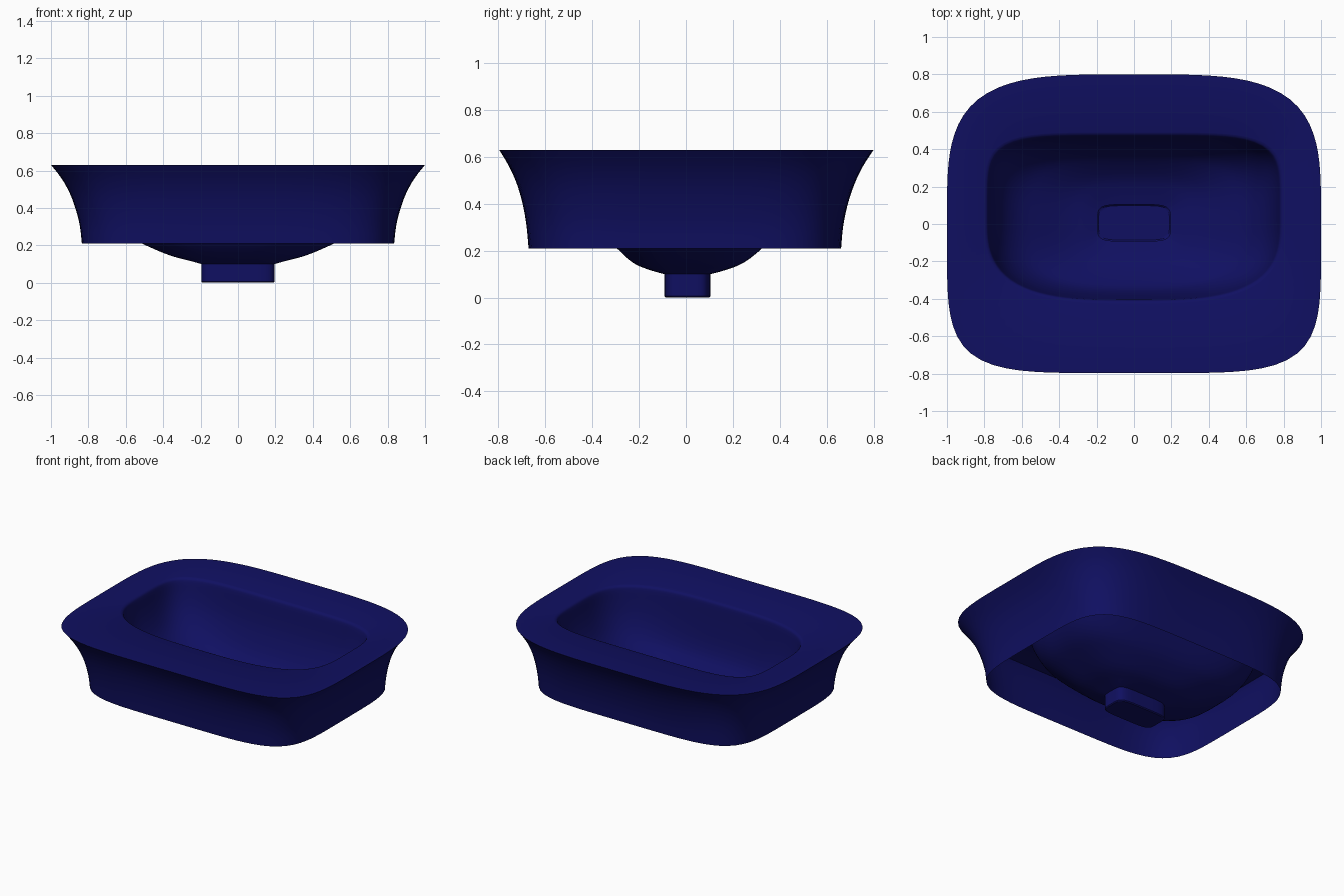
import bpy, math
from math import cos, sin, pi

if "Cube" in bpy.data.objects:
    bpy.data.objects.remove(bpy.data.objects["Cube"])

SEG = 112

mat = bpy.data.materials.new("navy_blue")
mat.diffuse_color = (0.005, 0.005, 0.12, 1)
mat.use_nodes = True
mat.node_tree.nodes["Principled BSDF"].inputs["Base Color"].default_value = mat.diffuse_color


def outline(hx, y0, y1, z, nf, nb):
    """Rounded rectangle ring; nf / nb set how square the front / back corners are."""
    cy, hy = (y0 + y1) / 2, (y1 - y0) / 2
    pts = []
    for i in range(SEG):
        a = 2 * pi * i / SEG
        c, s = cos(a), sin(a)
        n = nb if s > 0 else nf
        r = (abs(c) ** n + abs(s) ** n) ** (-1 / n)
        pts.append((hx * r * c, cy + hy * r * s, z))
    return pts


def refine(rings, steps):
    """Catmull-Rom interpolation between profile rows."""
    out = []
    for i in range(len(rings) - 1):
        p0, p1 = rings[max(i - 1, 0)], rings[i]
        p2, p3 = rings[i + 1], rings[min(i + 2, len(rings) - 1)]
        for k in range(steps):
            t = k / steps
            out.append([0.5 * (2 * b + (c - a) * t + (2 * a - 5 * b + 4 * c - d) * t * t
                               + (3 * b - a - 3 * c + d) * t ** 3)
                        for a, b, c, d in zip(p0, p1, p2, p3)])
    out.append(list(rings[-1]))
    return out


def loft(name, rings, cap=False):
    verts, faces = [], []
    for r in rings:
        verts += outline(*r)
    for j in range(len(rings) - 1):
        for i in range(SEG):
            k = (i + 1) % SEG
            a, b = j * SEG, (j + 1) * SEG
            faces.append((a + i, a + k, b + k, b + i))
    if cap:
        b = (len(rings) - 1) * SEG
        faces.append(tuple(range(b, b + SEG)))
    me = bpy.data.meshes.new(name)
    me.from_pydata(verts, [], faces)
    me.materials.append(mat)
    ob = bpy.data.objects.new(name, me)
    bpy.context.collection.objects.link(ob)
    bpy.ops.object.select_all(action='DESELECT')
    ob.select_set(True)
    bpy.context.view_layer.objects.active = ob
    bpy.ops.object.shade_smooth_by_angle(angle=math.radians(40))
    return ob


# Flared outer skirt, open underneath: half width, front y, back y, z, corners
skirt = [
    (0.835, -0.672, 0.662, 0.21, 5.0, 5.0),
    (0.845, -0.68, 0.67, 0.30, 5.0, 4.9),
    (0.867, -0.695, 0.688, 0.39, 5.0, 4.6),
    (0.90, -0.72, 0.717, 0.48, 5.0, 4.3),
    (0.945, -0.755, 0.755, 0.56, 5.0, 4.0),
    (1.0, -0.797, 0.80, 0.63, 5.0, 3.8),
]
loft("outer_skirt", refine(skirt, 3))

# Flat rim rolling over into the bowl
rim = [(1.0, -0.797, 0.80, 0.63, 5.0, 3.8), (0.80, -0.425, 0.49, 0.63, 3.1, 5.2)]
bowl = [
    (0.80, -0.425, 0.49, 0.63, 3.1, 5.2),
    (0.786, -0.412, 0.476, 0.622, 3.1, 5.2),
    (0.778, -0.405, 0.468, 0.60, 3.1, 5.2),
    (0.765, -0.397, 0.457, 0.52, 3.1, 5.0),
    (0.74, -0.386, 0.44, 0.43, 3.1, 4.6),
    (0.695, -0.37, 0.41, 0.34, 3.0, 4.0),
    (0.62, -0.342, 0.373, 0.265, 3.0, 3.5),
    (0.515, -0.295, 0.325, 0.21, 3.0, 3.2),
    (0.37, -0.225, 0.245, 0.148, 3.0, 3.2),
    (0.26, -0.155, 0.17, 0.118, 3.5, 3.5),
    (0.195, -0.092, 0.104, 0.10, 5.0, 5.0),
]
loft("rim_and_bowl", [rim[0]] + refine(bowl, 3))

# Closed drain well under the bowl
loft("drain_well", [
    (0.195, -0.092, 0.104, 0.10, 5.0, 5.0),
    (0.195, -0.092, 0.104, 0.006, 5.0, 5.0),
    (0.189, -0.086, 0.098, 0.0, 5.0, 5.0),
], cap=True)
